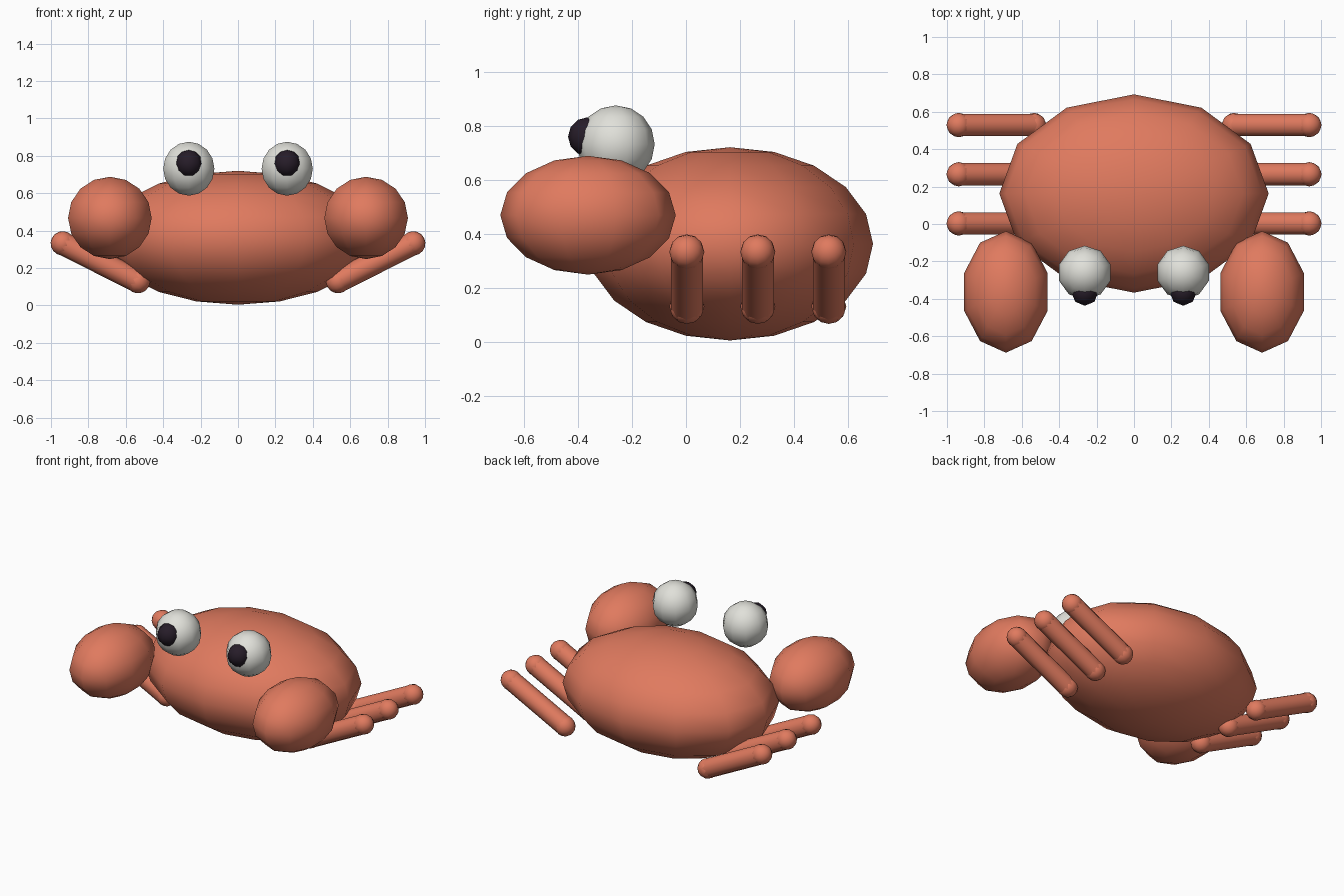
import bpy
from mathutils import Vector

cube = bpy.data.objects.get("Cube")
if cube:
    bpy.data.objects.remove(cube, do_unlink=True)


def make_material(name, rgb):
    mat = bpy.data.materials.new(name)
    mat.use_nodes = True
    colour = (*rgb, 1.0)
    mat.diffuse_color = colour
    mat.node_tree.nodes["Principled BSDF"].inputs["Base Color"].default_value = colour
    return mat


coral = make_material("coral shell", (0.745, 0.195, 0.114))
white = make_material("eye white", (0.75, 0.75, 0.70))
dark = make_material("pupil dark", (0.02, 0.012, 0.022))


def finish(name, mat):
    obj = bpy.context.object
    obj.name = name
    obj.data.materials.append(mat)
    return obj


def ellipsoid(name, centre, radii, segments, rings, mat):
    bpy.ops.mesh.primitive_uv_sphere_add(segments=segments, ring_count=rings,
                                         radius=1, location=centre)
    obj = finish(name, mat)
    obj.scale = radii
    bpy.ops.object.transform_apply(location=False, rotation=False, scale=True)
    bpy.ops.object.shade_smooth()
    return obj


def capsule(name, start, end, radius, mat):
    """Rod with a ball at each end, joined into one object."""
    start, end = Vector(start), Vector(end)
    axis = end - start
    bpy.ops.mesh.primitive_cylinder_add(vertices=10, radius=radius * 0.96,
                                        depth=axis.length, end_fill_type='NOTHING',
                                        location=(start + end) / 2)
    rod = finish(name, mat)
    turn = axis.to_track_quat('Z', 'Y')
    rod.rotation_euler = turn.to_euler()
    balls = []
    for point in (start, end):
        ball = ellipsoid(name + "_tip", point, (radius,) * 3, 12, 8, mat)
        ball.rotation_euler = turn.to_euler()
        balls.append(ball)
    bpy.ops.object.select_all(action='DESELECT')
    for obj in balls + [rod]:
        obj.select_set(True)
    bpy.context.view_layer.objects.active = rod
    bpy.ops.object.join()
    bpy.ops.object.shade_smooth()
    return rod


# Shell
ellipsoid("body", (0, 0.163, 0.362), (0.72, 0.53, 0.358), 12, 10, coral)

for side, s in (("left", 1), ("right", -1)):
    # Claw
    ellipsoid(side + "_claw", (s * 0.685, -0.363, 0.468), (0.235, 0.325, 0.22), 10, 8, coral)

    # Eye and pupil
    ellipsoid(side + "_eye", (s * 0.263, -0.26, 0.731), (0.144,) * 3, 10, 8, white)
    ellipsoid(side + "_pupil", (s * 0.263, -0.365, 0.759), (0.072,) * 3, 8, 6, dark)

    # Legs, rising outward
    for place, y in (("front", 0.003), ("middle", 0.266), ("back", 0.529)):
        capsule(f"{side}_{place}_leg", (s * 0.535, y, 0.13), (s * 0.937, y, 0.332), 0.065, coral)
